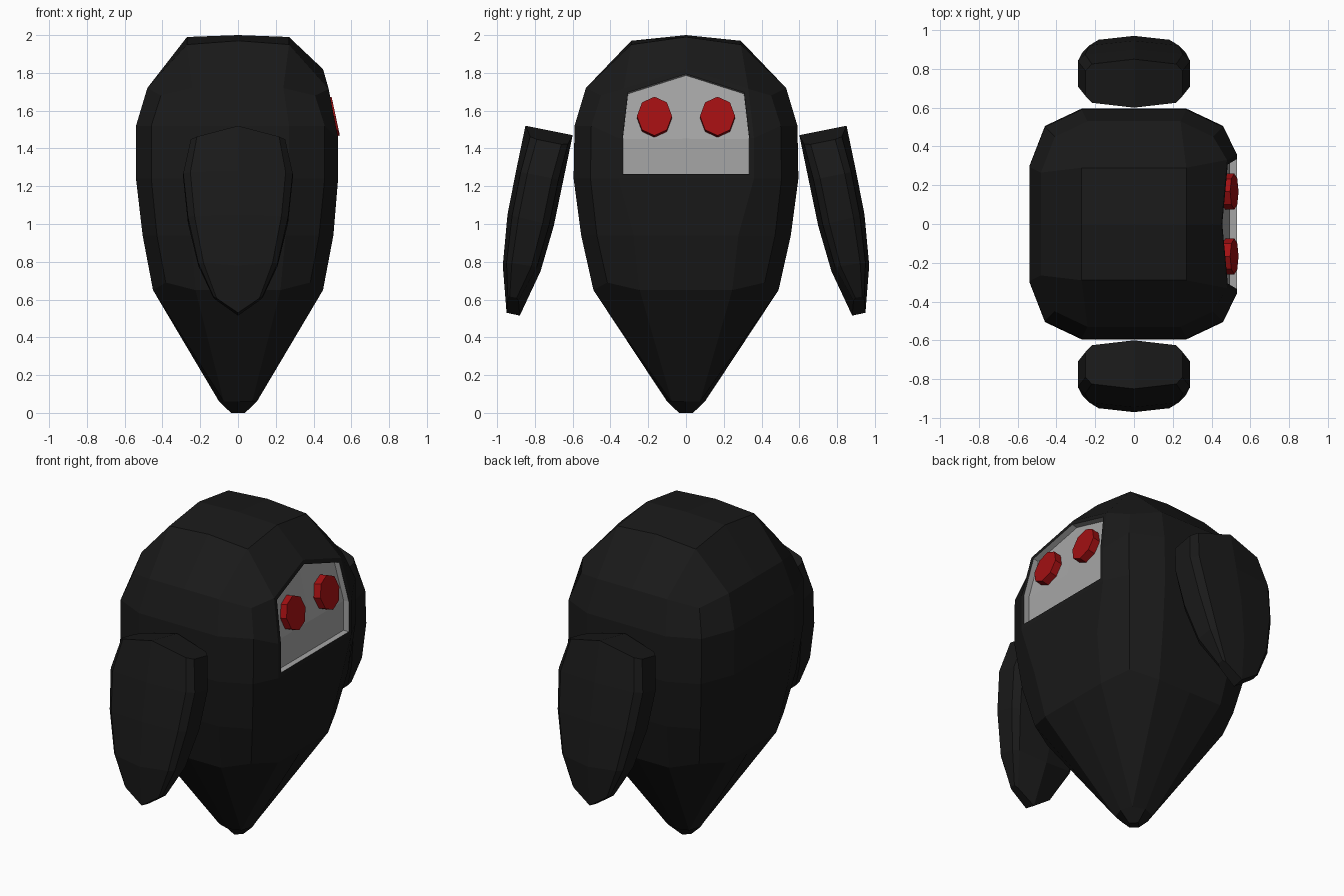
import bpy, bmesh, math
from mathutils import Vector

if "Cube" in bpy.data.objects:
    bpy.data.objects.remove(bpy.data.objects["Cube"])


def material(name, rgb):
    m = bpy.data.materials.new(name)
    m.diffuse_color = (*rgb, 1)
    m.use_nodes = True
    m.node_tree.nodes["Principled BSDF"].inputs["Base Color"].default_value = m.diffuse_color
    return m


BLACK = material("black", (0.01, 0.01, 0.01))
GREY = material("grey", (0.38, 0.38, 0.38))
RED = material("red", (0.36, 0.005, 0.006))


def finish(bm, name, *mats):
    bmesh.ops.recalc_face_normals(bm, faces=bm.faces[:])
    me = bpy.data.meshes.new(name)
    bm.to_mesh(me)
    bm.free()
    for m in mats:
        me.materials.append(m)
    ob = bpy.data.objects.new(name, me)
    bpy.context.collection.objects.link(ob)
    return ob


# Body: a 4x4x4 gridded cube whose levels are reshaped into a teardrop
LEVELS = {2: (1.72, .48, .53), 1: (1.52, .54, .59), 0: (1.24, .54, .595),
          -1: (.94, .505, .555), -2: (.65, .45, .49)}


def body_point(i, j, k):
    if abs(i) < 2 and abs(j) < 2:              # inner top and bottom grids
        corner = i and j
        if k == 2:
            z = 1.95 if corner else 1.99 if i else 1.97 if j else 2.0
            return (.27 * i, .29 * j, z)
        r = .075 if corner else .1
        return (r * i, r * j, .06 if i or j else -.035)
    if i == 2 and abs(j) < 2 and k >= 0:       # flattened face around the visor
        if k == 2:
            return (.48, .33 * j, 1.715) if j else (.45, 0, 1.82)
        return (.53, .36 * j, 1.455 if k else 1.24)
    z, x, y = LEVELS[k]
    scale = {0: 0, 1: .5, 2: 1}
    fx, fy = scale[abs(i)], scale[abs(j)]
    if fx == 1 and fy == 1:                    # rounded vertical corners
        fx = fy = .85
        z += {2: -.04, -2: .04}.get(k, 0)
    return (math.copysign(fx, i) * x, math.copysign(fy, j) * y, z)


bm = bmesh.new()
bmesh.ops.create_cube(bm, size=4)
bmesh.ops.subdivide_edges(bm, edges=bm.edges[:], cuts=3, use_grid_fill=True)
visor = []
for f in bm.faces:
    c = f.calc_center_median()
    if c.x > 1.9 and abs(c.y) < 1 and c.z > 0:
        visor.append(f)
for v in bm.verts:
    v.co = body_point(*(round(c) for c in v.co))
bm.normal_update()

# Sunken visor
bmesh.ops.inset_region(bm, faces=visor, thickness=.025, use_even_offset=True)
walls = bmesh.ops.inset_region(bm, faces=visor, thickness=0.0005, depth=-.035,
                               use_even_offset=True)["faces"]
for f in visor + walls:
    f.material_index = 1

# Blunt tip at the ground
cut = bmesh.ops.bisect_plane(bm, geom=bm.verts[:] + bm.edges[:] + bm.faces[:],
                             plane_co=(0, 0, 0), plane_no=(0, 0, -1), clear_outer=True)
rim = [e for e in cut["geom_cut"] if isinstance(e, bmesh.types.BMEdge)]
bmesh.ops.edgenet_fill(bm, edges=rim)
finish(bm, "body", BLACK, GREY)

# Eyes: tilted octagonal discs
for side, label in ((-1, "left"), (1, "right")):
    bm = bmesh.new()
    bmesh.ops.create_cone(bm, cap_ends=True, segments=8, radius1=.1, radius2=.1, depth=.06)
    if not any(abs(v.co.x) < 1e-4 for v in bm.verts):
        for v in bm.verts:
            a = math.pi / 8
            x, y = v.co.x, v.co.y
            v.co.x, v.co.y = x * math.cos(a) - y * math.sin(a), x * math.sin(a) + y * math.cos(a)
    eye = finish(bm, label + "_eye", RED)
    eye.scale = (1.05, .93, 1)
    eye.rotation_euler = (0, math.radians(78), 0)
    eye.location = (.488, .167 * side, 1.565)

# Arms: rows of (half width, inner y, inner z, outer y, outer z, z shift of the sides)
ROWS = [(.25, .60, 1.47, .85, 1.52, -.06), (.29, .65, 1.23, .90, 1.28, 0),
        (.265, .70, .99, .945, 1.05, 0), (.21, .77, .75, .97, .78, .02),
        (.13, .88, .515, .95, .53, .09)]
SECTION = [(0, 0), (.87, .1), (1, .24), (1, .76), (.87, .9), (0, 1),
           (-.87, .9), (-1, .76), (-1, .24), (-.87, .1)]
for side, label in ((-1, "left"), (1, "right")):
    bm = bmesh.new()
    rings = []
    for w, y0, z0, y1, z1, shift in ROWS:
        ring = []
        for a, t in SECTION:
            p = Vector((a * w, y0, z0)).lerp(Vector((a * w, y1, z1)), t)
            ring.append(bm.verts.new((p.x, p.y * side, p.z + shift * abs(a))))
        rings.append(ring)
    n = len(SECTION)
    for r, s in zip(rings, rings[1:]):
        for q in range(n):
            bm.faces.new((r[q], r[(q + 1) % n], s[(q + 1) % n], s[q]))
    for ring in (rings[0], rings[-1]):         # end caps, folded on the centre line
        bm.faces.new(ring[:6])
        bm.faces.new(ring[5:] + ring[:1])
    finish(bm, label + "_arm", BLACK)
